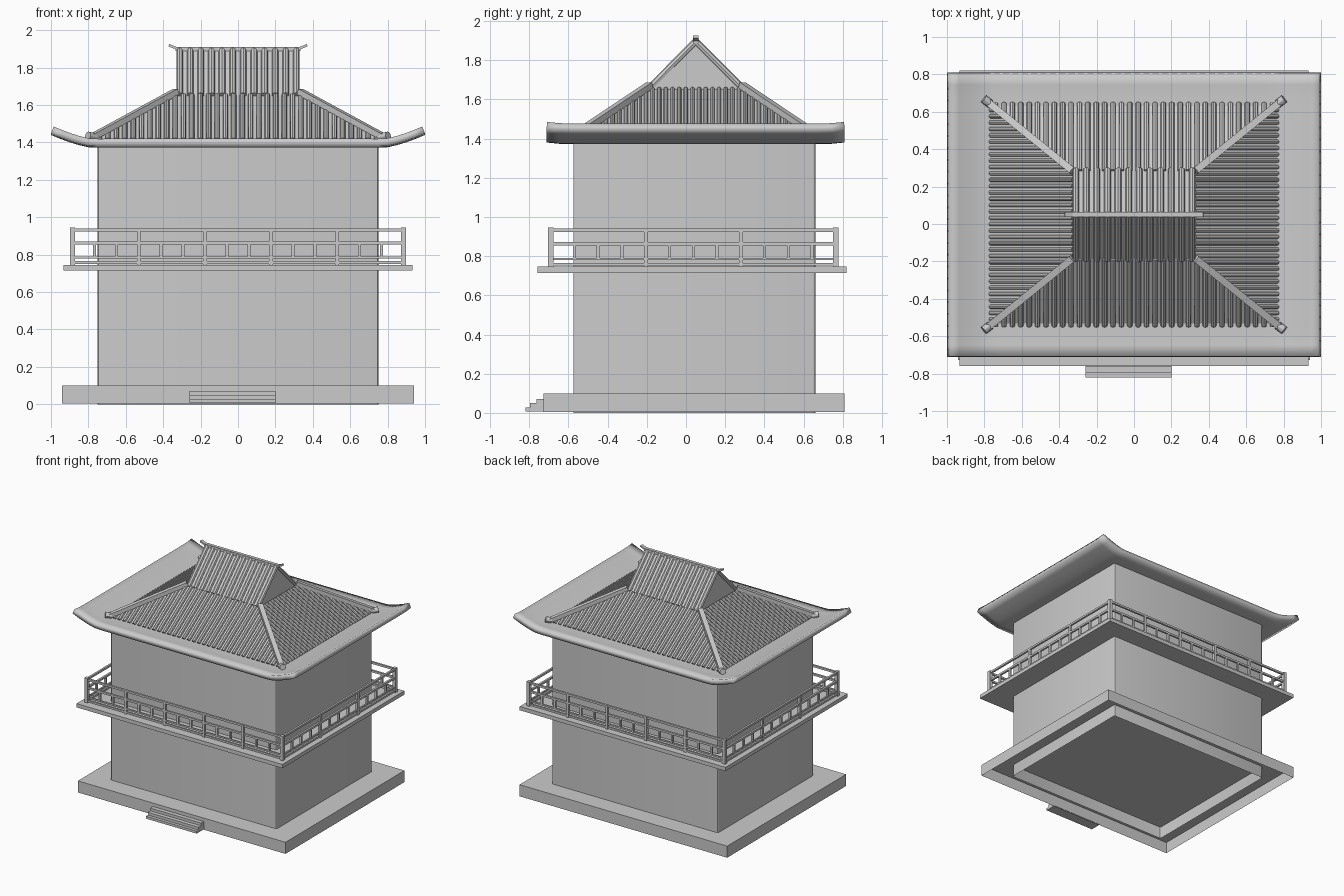
import bpy, bmesh
from mathutils import Vector, Matrix

old = bpy.data.objects.get("Cube")
if old:
    bpy.data.objects.remove(old)

grey = bpy.data.materials.new("plain grey")
grey.use_nodes = True
COLOUR = (0.6, 0.6, 0.6, 1)
grey.diffuse_color = COLOUR
grey.node_tree.nodes["Principled BSDF"].inputs["Base Color"].default_value = COLOUR


def finish(bm, name, smooth=False):
    mesh = bpy.data.meshes.new(name)
    bm.to_mesh(mesh)
    bm.free()
    mesh.materials.append(grey)
    ob = bpy.data.objects.new(name, mesh)
    bpy.context.collection.objects.link(ob)
    if smooth:
        bpy.ops.object.select_all(action='DESELECT')
        ob.select_set(True)
        bpy.context.view_layer.objects.active = ob
        bpy.ops.object.shade_smooth_by_angle()
    return ob


def add_box(bm, lo, hi, open_bottom=False):
    lo, hi = Vector(lo), Vector(hi)
    m = Matrix.Translation((lo + hi) / 2) @ Matrix.Diagonal((*(hi - lo), 1))
    verts = bmesh.ops.create_cube(bm, size=1, matrix=m)["verts"]
    if open_bottom:
        faces = {f for v in verts for f in v.link_faces}
        low = min(faces, key=lambda f: f.calc_center_median().z)
        bmesh.ops.delete(bm, geom=[low], context='FACES_ONLY')
    return verts


def along(p, q):
    p, q = Vector(p), Vector(q)
    rot = (q - p).to_track_quat('Z', 'Y').to_matrix().to_4x4()
    return Matrix.Translation((p + q) / 2) @ rot, (q - p).length


def add_tube(bm, p, q, r, sides=8):
    m, length = along(p, q)
    bmesh.ops.create_cone(bm, cap_ends=True, segments=sides, radius1=r,
                          radius2=r, depth=length, matrix=m)


def add_beam(bm, p, q, w, h):
    m, length = along(p, q)
    bmesh.ops.create_cube(bm, size=1, matrix=m @ Matrix.Diagonal((w, h, length, 1)))


def spread(a, b, n):
    return [a + (b - a) * i / (n - 1) for i in range(n)]


# Plinth, hollow underneath
bm = bmesh.new()
add_box(bm, (-0.94, -0.728, 0.005), (0.94, 0.81, 0.1), True)
finish(bm, "plinth")

# Entrance steps
bm = bmesh.new()
for y, z in ((-0.82, 0.028), (-0.795, 0.05), (-0.762, 0.072)):
    add_box(bm, (-0.26, y, 0.008), (0.2, -0.725, z))
finish(bm, "entrance_steps")

# Walls with slightly rounded corners
bm = bmesh.new()
add_box(bm, (-0.752, -0.575, 0), (0.752, 0.66, 1.39), True)
corners = [e for e in bm.edges if abs(e.verts[0].co.z - e.verts[1].co.z) > 1]
bmesh.ops.bevel(bm, geom=corners, offset=0.012, segments=3, profile=0.5,
                affect='EDGES')
finish(bm, "walls", True)

# Balcony floor
bm = bmesh.new()
add_box(bm, (-0.932, -0.758, 0.715), (0.932, 0.82, 0.746))
finish(bm, "balcony_floor")

# Balcony railing: posts, rails and short balusters
RX, Y0, Y1 = 0.885, -0.69, 0.765
bm = bmesh.new()


def railing_side(a, b, bays, balusters):
    a, b = Vector((*a, 0)), Vector((*b, 0))
    for z, t in ((0.932, 0.016), (0.863, 0.016), (0.785, 0.012), (0.758, 0.014)):
        add_beam(bm, a + Vector((0, 0, z)), b + Vector((0, 0, z)), t, t)
    for i in range(1, bays):
        p = a.lerp(b, i / bays)
        add_box(bm, p + Vector((-0.01, -0.01, 0.74)), p + Vector((0.01, 0.01, 0.938)))
    for i in range(1, balusters):
        p = a.lerp(b, i / balusters)
        add_box(bm, p + Vector((-0.008, -0.008, 0.785)), p + Vector((0.008, 0.008, 0.863)))


for y in (Y0, Y1):
    railing_side((-RX, y), (RX, y), 5, 15)
    for x in (-RX, RX):
        add_box(bm, (x - 0.014, y - 0.014, 0.74), (x + 0.014, y + 0.014, 0.945))
for x in (-RX, RX):
    railing_side((x, Y0), (x, Y1), 3, 12)
finish(bm, "balcony_railing")

# Eaves slab, curling up at both ends
bm = bmesh.new()
bmesh.ops.create_grid(bm, x_segments=40, y_segments=24, size=1)
for v in bm.verts:
    curl = max(0, abs(v.co.x) - 0.78) / 0.22
    edge = max(0, abs(v.co.y) - 0.85) / 0.15
    v.co.z = 1.372 + 0.068 * curl ** 1.4 + 0.008 * edge ** 2
    v.co.y = 0.049 + 0.761 * v.co.y
eaves = finish(bm, "eaves", True)
mod = eaves.modifiers.new("thickness", 'SOLIDIFY')
mod.thickness = 0.04
mod.offset = 1

# Roof dimensions: lower hipped skirt, upper gable
MID = 0.05
BX, BY, BZ = 0.77, 0.585, 1.41
TX, TY, TZ = 0.33, 0.235, 1.65
RIDGE = 1.895

# Skirt core
bm = bmesh.new()
rings = []
for x, y, z in ((BX, BY, BZ), (TX, TY, TZ)):
    rings.append([bm.verts.new((sx * x, MID + sy * y, z))
                  for sx, sy in ((-1, -1), (1, -1), (1, 1), (-1, 1))])
for i in range(4):
    j = (i + 1) % 4
    bm.faces.new((rings[0][i], rings[0][j], rings[1][j], rings[1][i]))
bm.faces.new(rings[1])
finish(bm, "roof_skirt")

# Gable core
bm = bmesh.new()
ends = [[bm.verts.new((x, MID + y, z)) for y, z in
         ((-TY, TZ), (TY, TZ), (0, RIDGE))] for x in (-TX + 0.008, TX - 0.008)]
bm.faces.new(reversed(ends[0]))
bm.faces.new(ends[1])
for i in range(3):
    j = (i + 1) % 3
    bm.faces.new((ends[0][i], ends[0][j], ends[1][j], ends[1][i]))
bmesh.ops.recalc_face_normals(bm, faces=bm.faces[:])
finish(bm, "gable")

# Skirt tiles: each tube stops at the hip line
bm = bmesh.new()
for s in (-1, 1):
    for x in spread(-BX + 0.03, BX - 0.03, 34):
        t = min(1, (BX - abs(x)) / (BX - TX))
        add_tube(bm, (x, MID + s * (BY + 0.01), BZ + 0.004),
                 (x, MID + s * (BY + (TY - BY) * t), BZ + (TZ - BZ) * t + 0.004), 0.014)
    for y in spread(-BY + 0.025, BY - 0.025, 34):
        t = min(1, (BY - abs(y)) / (BY - TY))
        add_tube(bm, (s * BX, MID + y, BZ + 0.004),
                 (s * (BX + (TX - BX) * t), MID + y, BZ + (TZ - BZ) * t + 0.004), 0.011)
finish(bm, "skirt_tiles", True)

# Gable tiles
bm = bmesh.new()
for s in (-1, 1):
    for x in spread(-TX + 0.018, TX - 0.018, 12):
        add_tube(bm, (x, MID + s * (TY + 0.005), TZ + 0.004), (x, MID, RIDGE), 0.018)
finish(bm, "gable_tiles", True)

# Hip ridges with raised end caps
bm = bmesh.new()
for sx in (-1, 1):
    for sy in (-1, 1):
        foot = Vector((sx * 0.785, MID + sy * 0.605, 1.425))
        head = Vector((sx * TX, MID + sy * TY, 1.672))
        add_beam(bm, foot, head, 0.038, 0.032)
        out = Vector((sx * 0.018, sy * 0.014, 0.004))
        add_tube(bm, foot - out + Vector((0, 0, 0.006)), foot + out + Vector((0, 0, 0.006)), 0.023, 12)
finish(bm, "hip_ridges", True)

# Main ridge with flared tips
bm = bmesh.new()
add_beam(bm, (-0.335, MID, 1.9), (0.335, MID, 1.9), 0.026, 0.022)
for s in (-1, 1):
    add_beam(bm, (s * 0.325, MID, 1.902), (s * 0.37, MID, 1.92), 0.026, 0.013)
finish(bm, "main_ridge")
